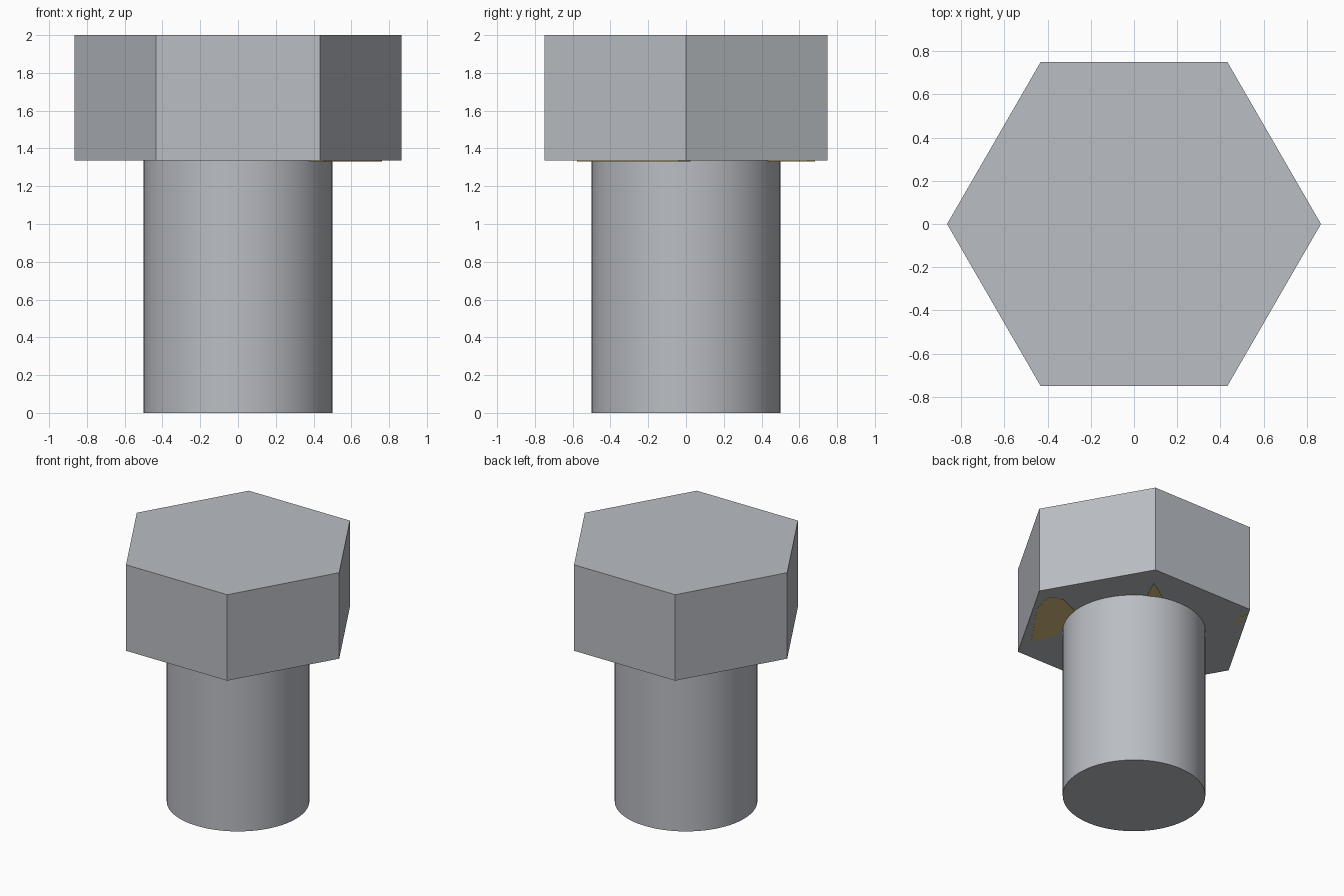
import bpy
import bmesh
import math
from mathutils import Matrix

if "Cube" in bpy.data.objects:
    bpy.data.objects.remove(bpy.data.objects["Cube"])


def material(name, rgb):
    mat = bpy.data.materials.new(name)
    mat.diffuse_color = (*rgb, 1)
    mat.use_nodes = True
    mat.node_tree.nodes["Principled BSDF"].inputs["Base Color"].default_value = mat.diffuse_color
    return mat


steel = material("steel_grey", (0.49, 0.51, 0.545))
gold = material("dull_gold", (0.70, 0.53, 0.22))

HEAD_Z, TOP_Z = 1.335, 2.0


def prism(name, sides, radius, z0, z1, turn=0.0):
    """Upright capped prism between two heights."""
    bpy.ops.mesh.primitive_cylinder_add(
        vertices=sides, radius=radius, depth=z1 - z0,
        location=(0, 0, (z0 + z1) / 2), rotation=(0, 0, turn))
    obj = bpy.context.object
    obj.name = name
    obj.data.materials.append(steel)
    return obj


# Hexagonal head, corners on the x axis, flats facing front and back
prism("bolt_head", 6, 0.866, HEAD_Z, TOP_Z, math.radians(30))

# Round shank, smooth sides with a sharp end
prism("bolt_shank", 64, 0.5, 0.0, HEAD_Z)
bpy.ops.object.shade_smooth_by_angle(angle=math.radians(30))

# Gold stains on the underside of the head, thin plates facing down
STAINS = [
    [(-0.15, -0.72), (0.31, -0.68), (0.46, -0.61), (0.45, -0.50),
     (0.27, -0.41), (-0.07, -0.55)],
    [(0.49, 0.09), (0.67, 0.14), (0.47, 0.20)],
    [(0.03, 0.66), (0.21, 0.75), (0.22, 0.80)],
]
bm = bmesh.new()
for outline in STAINS:
    face = bm.faces.new([bm.verts.new((x, y, HEAD_Z - 0.003)) for x, y in outline])
    ext = bmesh.ops.extrude_face_region(bm, geom=[face])["geom"]
    bmesh.ops.translate(bm, vec=(0, 0, 0.004),
                        verts=[v for v in ext if isinstance(v, bmesh.types.BMVert)])
bmesh.ops.recalc_face_normals(bm, faces=bm.faces)
bm.transform(Matrix.Rotation(math.radians(50), 4, "Z"))
mesh = bpy.data.meshes.new("underside_stains")
bm.to_mesh(mesh)
bm.free()
mesh.materials.append(gold)
bpy.context.collection.objects.link(bpy.data.objects.new("underside_stains", mesh))
